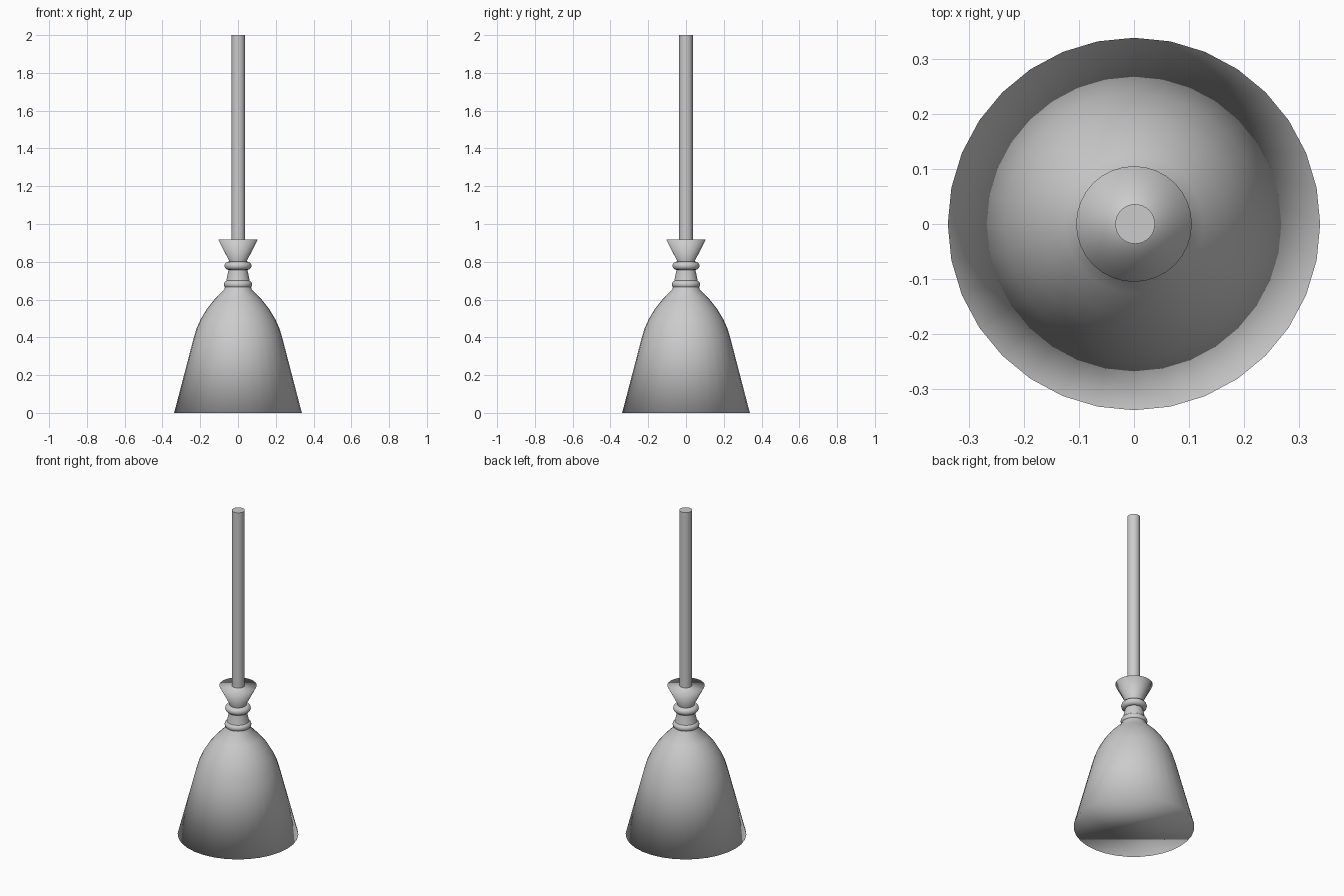
import bpy
import bmesh
from math import cos, sin, tau

old = bpy.data.objects.get("Cube")
if old:
    bpy.data.objects.remove(old, do_unlink=True)

grey = bpy.data.materials.new("plain grey")
grey.use_nodes = True
colour = (0.6, 0.6, 0.6, 1)
grey.diffuse_color = colour
grey.node_tree.nodes["Principled BSDF"].inputs["Base Color"].default_value = colour


def lathe(name, profile, sides=32, flat_caps=False, x=0):
    """Spin (radius, height) points around z and close both ends."""
    bm = bmesh.new()
    rings = [[bm.verts.new((r * cos(tau * i / sides), r * sin(tau * i / sides), z))
              for i in range(sides)] for r, z in profile]
    for low, high in zip(rings, rings[1:]):
        for i in range(sides):
            j = (i + 1) % sides
            bm.faces.new((low[i], low[j], high[j], high[i])).smooth = True
    for cap in (rings[0][::-1], rings[-1]):
        bm.faces.new(cap).smooth = not flat_caps
    mesh = bpy.data.meshes.new(name)
    bm.to_mesh(mesh)
    bm.free()
    mesh.materials.append(grey)
    obj = bpy.data.objects.new(name, mesh)
    obj.location.x = x
    bpy.context.collection.objects.link(obj)


def binding(name, z, major):
    bpy.ops.mesh.primitive_torus_add(major_radius=major, minor_radius=0.022,
                                     major_segments=32, minor_segments=12,
                                     location=(0, 0, z))
    obj = bpy.context.object
    obj.name = name
    obj.data.materials.append(grey)
    bpy.ops.object.shade_smooth()


# Bristle bundle: flared skirt, rounded shoulder, tied neck and open tuft
lathe("bristles", [(0.338, 0), (0.235, 0.395), (0.22, 0.445), (0.198, 0.495),
                   (0.165, 0.55), (0.125, 0.6), (0.072, 0.655), (0.062, 0.7),
                   (0.05, 0.757), (0.047, 0.805), (0.105, 0.918)])

# Cords around the neck
binding("lower_binding", 0.68, 0.053)
binding("upper_binding", 0.779, 0.05)

# Handle pole
lathe("handle", [(0.036, 0.91), (0.036, 2)], flat_caps=True, x=0.002)
